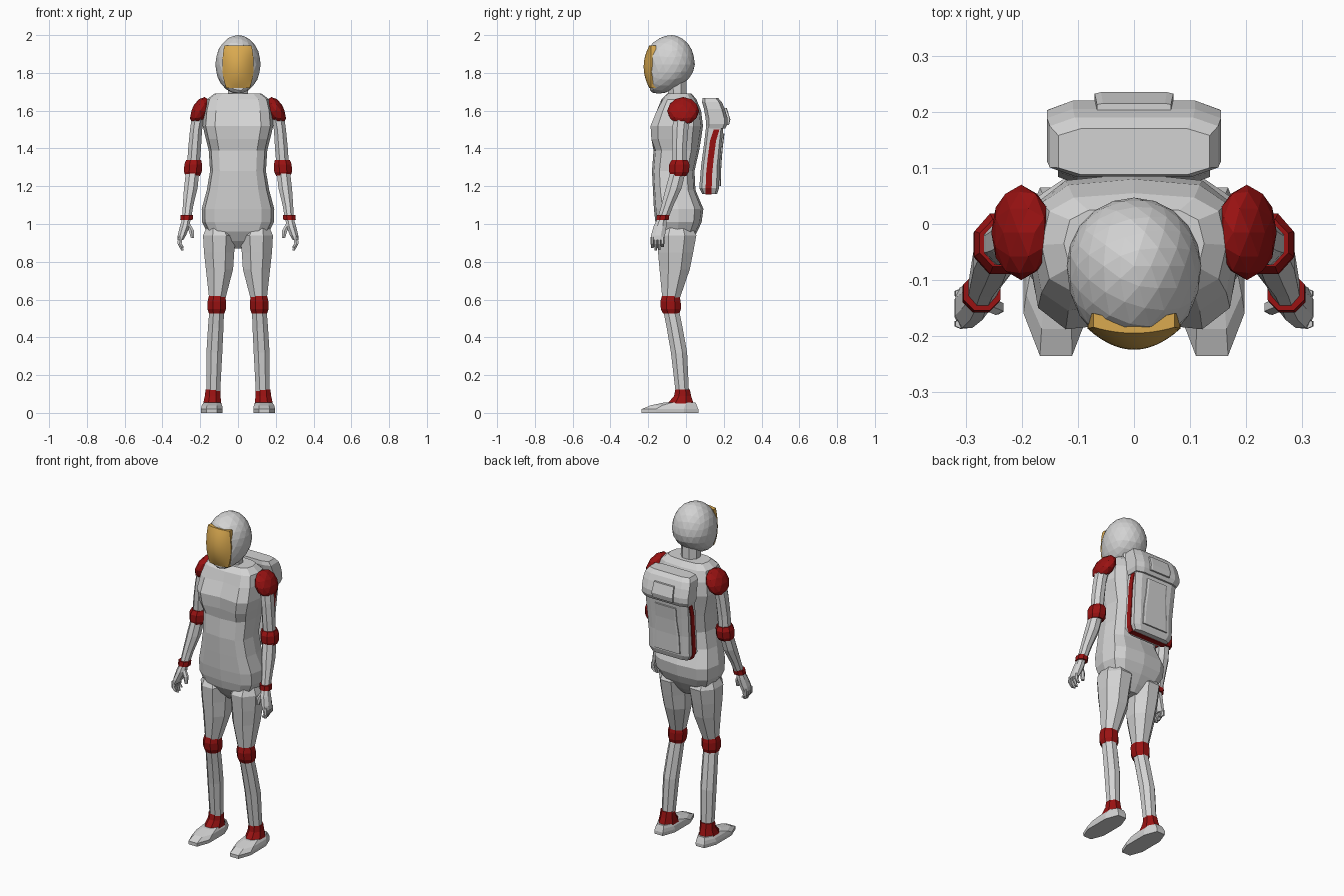
import bpy, bmesh, math


def material(name, rgb):
    m = bpy.data.materials.new(name)
    m.diffuse_color = (*rgb, 1)
    return m


WHITE = material("suit_white", (0.65, 0.65, 0.65))
RED = material("joint_red", (0.32, 0.006, 0.006))
GOLD = material("visor_gold", (0.70, 0.40, 0.08))


def finish(bm, name, mat, smooth=False):
    bmesh.ops.recalc_face_normals(bm, faces=bm.faces)
    me = bpy.data.meshes.new(name)
    bm.to_mesh(me)
    bm.free()
    me.materials.append(mat)
    for p in me.polygons:
        p.use_smooth = smooth
    ob = bpy.data.objects.new(name, me)
    bpy.context.collection.objects.link(ob)
    return ob


def loft(name, mat, rings, n=8, p=1.0, side=1, vertex_front=False, shape=None):
    """Skin through horizontal rings (x, y, z, rx, ry); p < 1 makes them boxier."""
    angles = [math.tau * (i + (0 if vertex_front else 0.5)) / n for i in range(n)]
    pw = lambda v: math.copysign(abs(v) ** p, v) if abs(v) > 1e-6 else 0.0
    unit = [(pw(math.cos(a)), pw(math.sin(a))) for a in angles]
    mx, my = max(u[0] for u in unit), max(u[1] for u in unit)
    bm = bmesh.new()
    rows = [[bm.verts.new((side * (x + rx * u / mx), y + ry * v / my, z)) for u, v in unit]
            for x, y, z, rx, ry in rings]
    for a, b in zip(rows, rows[1:]):
        for i in range(n):
            j = (i + 1) % n
            bm.faces.new((a[i], a[j], b[j], b[i]))
    bm.faces.new(rows[0])
    bm.faces.new(rows[-1])
    if shape:
        for v in bm.verts:
            shape(v.co)
    return finish(bm, name, mat)


def depth_rings(rows):
    """Rows (z, front y, back y, half width) to centred rings."""
    return [(0, (a + b) / 2, z, w, (b - a) / 2) for z, a, b, w in rows]


# Torso, with a shallow groove down the front of the chest
def chest_groove(co):
    if abs(co.x) < 0.01 and co.y < -0.1 and 1.42 < co.z < 1.62:
        co.y += 0.025


loft("torso", WHITE, depth_rings([
    (0.87, -0.08, 0.00, 0.035), (0.91, -0.12, 0.03, 0.085), (0.96, -0.15, 0.06, 0.165),
    (1.01, -0.162, 0.083, 0.19), (1.08, -0.17, 0.092, 0.192), (1.18, -0.175, 0.05, 0.165),
    (1.28, -0.18, 0.045, 0.148), (1.39, -0.172, 0.07, 0.155), (1.45, -0.195, 0.08, 0.17),
    (1.52, -0.20, 0.09, 0.187), (1.60, -0.165, 0.08, 0.18), (1.66, -0.13, 0.055, 0.165),
    (1.69, -0.10, 0.03, 0.125)]), n=12, p=0.62, vertex_front=True, shape=chest_groove)

loft("neck", WHITE, [(0, -0.045, 1.67, 0.052, 0.05), (0, -0.05, 1.79, 0.052, 0.05)])

# Helmet: faceted ball, longer at the front, flattened under the visor, chin forward
bm = bmesh.new()
bmesh.ops.create_icosphere(bm, subdivisions=3, radius=1)
for v in bm.verts:
    x, y, t = v.co
    low = min(t, 0) ** 2
    yy = -0.075 + y * (0.15 if y < 0 else 0.122) - 0.07 * low
    v.co = (x * 0.12, max(yy, -0.19), 1.845 + 0.155 * t)
finish(bm, "helmet", WHITE)

# Visor: smooth bulging patch
bm = bmesh.new()
N = 14
grid = []
for j in range(N + 1):
    v = 2 * j / N - 1
    half = 0.083 * (1 - (0.13 if v > 0 else 0.25) * v * v)
    row = []
    for i in range(N + 1):
        u = 2 * i / N - 1
        row.append(bm.verts.new((u * half, -0.183 - 0.041 * (1 - 0.92 * u * u) * (1 - 0.72 * v * v),
                                 1.832 + 0.112 * v)))
    grid.append(row)
for a, b in zip(grid, grid[1:]):
    for i in range(N):
        bm.faces.new((a[i], a[i + 1], b[i + 1], b[i]))
ext = bmesh.ops.extrude_face_region(bm, geom=bm.faces[:])
for g in ext["geom"]:
    if isinstance(g, bmesh.types.BMVert):
        g.co.y += 0.025
visor = finish(bm, "visor", GOLD)
bpy.context.view_layer.objects.active = visor
visor.select_set(True)
bpy.ops.object.shade_smooth_by_angle(angle=math.radians(40))

# Limbs, mirrored left and right
for side, tag in ((-1, "right"), (1, "left")):
    def limb(part, mat, rings, **kw):
        loft(f"{tag}_{part}", mat, rings, side=side, **kw)

    # Leg
    limb("thigh", WHITE, [
        (0.105, -0.05, 0.985, 0.06, 0.08), (0.098, -0.05, 0.94, 0.087, 0.105),
        (0.100, -0.055, 0.85, 0.08, 0.093), (0.098, -0.06, 0.76, 0.072, 0.08),
        (0.110, -0.08, 0.60, 0.042, 0.045)])
    limb("knee", RED, [
        (0.113, -0.078, 0.525, 0.041, 0.043), (0.113, -0.080, 0.55, 0.049, 0.053),
        (0.112, -0.082, 0.59, 0.049, 0.054), (0.111, -0.081, 0.62, 0.043, 0.046)])
    limb("shin", WHITE, [
        (0.113, -0.078, 0.54, 0.039, 0.042), (0.118, -0.06, 0.45, 0.041, 0.042),
        (0.125, -0.037, 0.32, 0.042, 0.043), (0.131, -0.019, 0.10, 0.036, 0.035)])
    limb("ankle", RED, [
        (0.137, -0.03, 0.045, 0.049, 0.072), (0.134, -0.018, 0.09, 0.041, 0.045),
        (0.133, -0.018, 0.125, 0.039, 0.038)])
    limb("boot", WHITE, [
        (0.139, -0.085, 0.0, 0.056, 0.15), (0.139, -0.085, 0.02, 0.058, 0.15),
        (0.138, -0.065, 0.04, 0.054, 0.122), (0.137, -0.03, 0.056, 0.044, 0.08)], p=0.8)

    # Shoulder pad: leaning faceted ball
    bm = bmesh.new()
    bmesh.ops.create_icosphere(bm, subdivisions=2, radius=1)
    for v in bm.verts:
        x, y, z = v.co
        v.co = (side * (0.201 + 0.048 * x - 0.024 * z), -0.015 + 0.085 * y, 1.598 + 0.074 * z)
    finish(bm, f"{tag}_shoulder", RED)

    # Arm
    limb("upper_arm", WHITE, [
        (0.205, -0.02, 1.60, 0.035, 0.045), (0.222, -0.03, 1.50, 0.032, 0.042),
        (0.230, -0.035, 1.40, 0.034, 0.038), (0.237, -0.035, 1.30, 0.033, 0.036)])
    limb("elbow", RED, [
        (0.240, -0.040, 1.255, 0.038, 0.042), (0.239, -0.037, 1.275, 0.047, 0.052),
        (0.237, -0.035, 1.315, 0.047, 0.054), (0.235, -0.034, 1.338, 0.040, 0.042)])
    limb("forearm", WHITE, [
        (0.240, -0.042, 1.28, 0.035, 0.040), (0.250, -0.065, 1.19, 0.036, 0.042),
        (0.264, -0.098, 1.10, 0.028, 0.032), (0.272, -0.122, 1.03, 0.024, 0.028)])
    limb("wrist", RED, [
        (0.273, -0.125, 1.02, 0.033, 0.033), (0.271, -0.121, 1.048, 0.033, 0.033)])

    # Hand
    limb("palm", WHITE, [
        (0.273, -0.127, 1.03, 0.022, 0.024), (0.281, -0.137, 0.99, 0.026, 0.034),
        (0.297, -0.148, 0.94, 0.022, 0.037), (0.305, -0.150, 0.915, 0.015, 0.036)])
    for k in range(4):
        fy, tip = -0.178 + 0.018 * k, (0.872, 0.86, 0.863, 0.878)[k]
        limb(f"finger_{k + 1}", WHITE, [
            (0.306, fy, 0.93, 0.012, 0.009), (0.309, fy, 0.895, 0.011, 0.009),
            (0.294, fy, tip, 0.007, 0.007)], n=6)
    limb("thumb", WHITE, [
        (0.266, -0.140, 1.00, 0.013, 0.014), (0.247, -0.148, 0.965, 0.014, 0.014),
        (0.241, -0.152, 0.925, 0.008, 0.009)], n=6)

    # Red stripe on the side of the backpack
    limb("pack_stripe", RED, [
        (0.118, 0.118, 1.157, 0.005, 0.016), (0.134, 0.12, 1.19, 0.005, 0.016),
        (0.134, 0.122, 1.26, 0.005, 0.016), (0.135, 0.131, 1.35, 0.005, 0.016),
        (0.139, 0.143, 1.44, 0.005, 0.016), (0.142, 0.162, 1.50, 0.005, 0.015)], n=4)

# Backpack: body, wider rounded top, raised back panels, red band underneath
loft("pack_body", WHITE, depth_rings([
    (1.16, 0.085, 0.165, 0.118), (1.19, 0.070, 0.175, 0.135), (1.31, 0.080, 0.178, 0.135),
    (1.42, 0.095, 0.188, 0.139), (1.53, 0.108, 0.200, 0.143)]), p=0.35)
loft("pack_top", WHITE, depth_rings([
    (1.505, 0.108, 0.208, 0.146), (1.53, 0.106, 0.220, 0.155), (1.56, 0.104, 0.220, 0.155),
    (1.61, 0.095, 0.205, 0.155), (1.645, 0.085, 0.190, 0.150), (1.667, 0.088, 0.170, 0.135)]), p=0.4)
loft("pack_top_panel", WHITE, depth_rings([
    (1.525, 0.20, 0.228, 0.068), (1.555, 0.20, 0.235, 0.070),
    (1.615, 0.19, 0.215, 0.066)]), p=0.2)
loft("pack_back_panel", WHITE, depth_rings([
    (1.20, 0.15, 0.184, 0.085), (1.31, 0.15, 0.187, 0.080), (1.40, 0.15, 0.194, 0.070),
    (1.48, 0.15, 0.204, 0.070)]), p=0.2)
loft("pack_bottom_stripe", RED, [(0, 0.118, 1.156, 0.118, 0.016), (0, 0.118, 1.164, 0.12, 0.016)],
     n=4)
